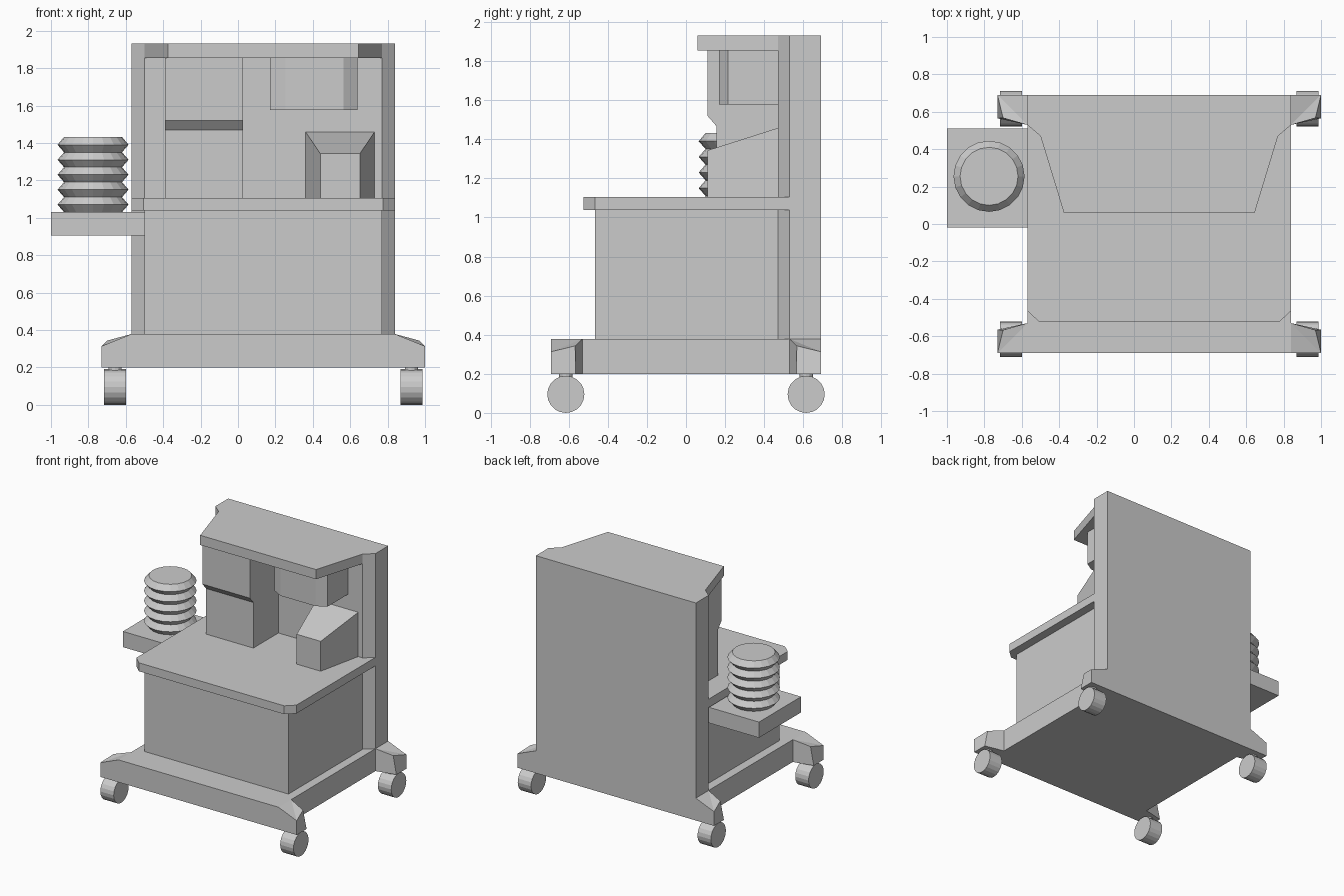
import bpy, bmesh, math
from mathutils import Matrix

if "Cube" in bpy.data.objects:
    bpy.data.objects.remove(bpy.data.objects["Cube"])

CX = 0.135  # centre of the cart body in x


def make(name, verts, faces, loc=(0, 0, 0)):
    me = bpy.data.meshes.new(name)
    me.from_pydata(verts, [], faces)
    bm = bmesh.new()
    bm.from_mesh(me)
    bmesh.ops.recalc_face_normals(bm, faces=bm.faces)
    bm.to_mesh(me)
    bm.free()
    ob = bpy.data.objects.new(name, me)
    ob.location = loc
    bpy.context.collection.objects.link(ob)
    return ob


def loft(name, rings, loc=(0, 0, 0)):
    """Skin a stack of equal-length point rings and cap both ends."""
    n = len(rings[0])
    faces = [list(range(n)), [(len(rings) - 1) * n + i for i in range(n)]]
    for k in range(len(rings) - 1):
        for i in range(n):
            j = (i + 1) % n
            faces.append([k * n + i, k * n + j, (k + 1) * n + j, (k + 1) * n + i])
    return make(name, [p for r in rings for p in r], faces, loc)


def prism(name, plan, z0, z1):
    return loft(name, [[(x, y, z) for x, y in plan] for z in (z0, z1)])


def box(name, x0, x1, y0, y1, z0, z1):
    return prism(name, [(x0, y0), (x1, y0), (x1, y1), (x0, y1)], z0, z1)


def circle(r, z, n):
    return [(r * math.cos(2 * math.pi * i / n), r * math.sin(2 * math.pi * i / n), z)
            for i in range(n)]


# Base: one quarter with a tapered foot, mirrored in x and y
w, d, f, zb, zt = 0.705, 0.69, 0.865, 0.20, 0.378
bottom = [(0, 0, zb), (w, 0, zb), (w, .53, zb), (f, .565, zb), (f, d, zb), (w, d, zb), (0, d, zb)]
top = [(0, 0, zt), (w, 0, zt), (w, .53, zt), (.835, .567, .343), (f, d, .313), (w, d, zt), (0, d, zt)]
faces = [[0, 1, 2, 5, 6], [2, 3, 4, 5], [7, 8, 9, 12, 13], [9, 10, 11], [9, 11, 12]]
faces += [[i, i + 1, i + 8, i + 7] for i in range(1, 6)]
base = make("wheeled_base", bottom + top, faces, (CX, 0, 0))
m = base.modifiers.new("mirror", 'MIRROR')
m.use_axis = (True, True, False)
m.use_clip = True

# Casters with short stems
for sx, side in ((-1, "left"), (1, "right")):
    for sy, end in ((-1, "front"), (1, "back")):
        x, y = CX + sx * 0.792, sy * 0.615
        wheel = loft(f"caster_wheel_{end}_{side}",
                     [circle(0.095, -0.0585, 20), circle(0.095, 0.0585, 20)])
        wheel.data.transform(Matrix.Rotation(math.pi / 2, 4, 'Y'))
        wheel.location = (x, y, 0.095)
        loft(f"caster_stem_{end}_{side}",
             [circle(0.035, 0.15, 12), circle(0.035, 0.21, 12)], (x, y, 0))

# Back column with chamfered front corners, and the cabinet
prism("back_column", [(-.57, .69), (-.57, .53), (-.50, .47), (.77, .47), (.84, .53), (.84, .69)],
      zt, 1.932)
box("cabinet", -.50, .77, -.465, .47, zt, 1.04)

# Worktop and top canopy
prism("worktop", [(-.57, .53), (-.57, -.465), (-.505, -.525), (.775, -.525),
                  (.84, -.465), (.84, .53)], 1.038, 1.105)
prism("top_canopy", [(-.50, .47), (-.375, .06), (.645, .06), (.77, .47)], 1.855, 1.932)

# Left control unit with an undercut front
profile = [(.47, 1.105), (.155, 1.105), (.155, 1.468), (.11, 1.52), (.11, 1.855), (.47, 1.855)]
loft("control_unit", [[(x, y, z) for y, z in profile] for x in (-.39, .027)])

# Hanging unit under the canopy
prism("hanging_unit", [(.172, .47), (.172, .215), (.255, .17), (.565, .17),
                       (.64, .215), (.64, .47)], 1.577, 1.855)

# Tapered instrument box on the worktop
loft("tapered_box", [[(x0, y, 1.105), (x1, y, 1.105), (x1, y, z), (x0, y, z)]
                     for x0, x1, y, z in ((.44, .652, .11, 1.343), (.362, .73, .47, 1.458))])

# Side shelf carrying the bellows
box("side_shelf", -1.0, -.50, -.02, .51, .905, 1.03)
step = 0.08
rings = []
for k in range(5):
    rings += [circle(.155, 1.03 + k * step, 20), circle(.19, 1.03 + (k + .5) * step, 20)]
rings.append(circle(.155, 1.432, 20))
loft("bellows", rings, (-.775, .255, 0))
